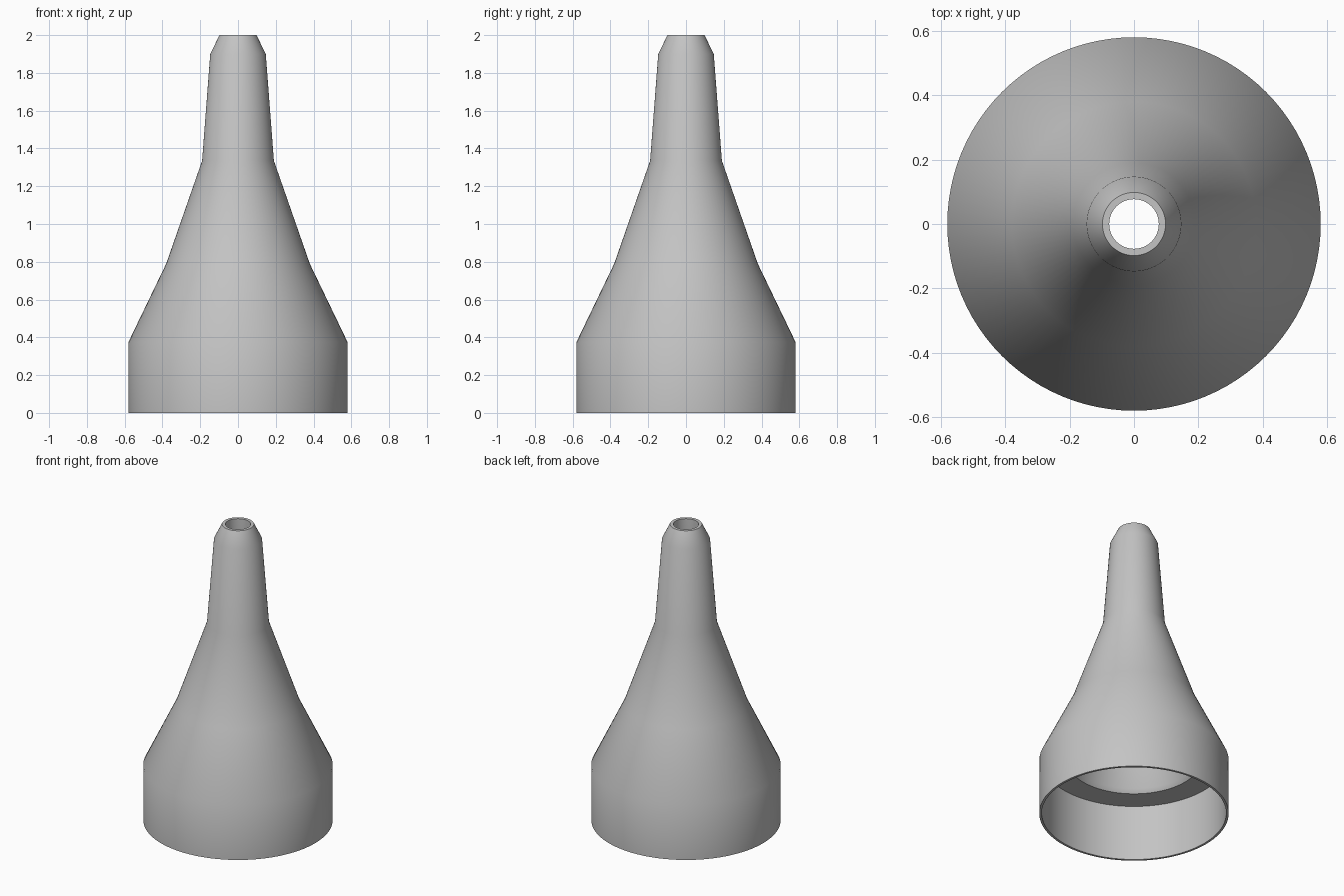
import bpy
import bmesh
import math

cube = bpy.data.objects.get("Cube")
if cube:
    bpy.data.objects.remove(cube, do_unlink=True)

SEGMENTS = 96

# One plain grey
grey = bpy.data.materials.new("plain_grey")
grey.use_nodes = True
colour = (0.55, 0.55, 0.55, 1)
grey.diffuse_color = colour
grey.node_tree.nodes["Principled BSDF"].inputs["Base Color"].default_value = colour

# Closed wall section as (radius, height): outer wall up, then bore down
outer = [(0.58, 0), (0.58, 0.375), (0.38, 0.79), (0.19, 1.335),
         (0.147, 1.9), (0.098, 2)]
bore = [(0.077, 2), (0.077, 1.9), (0.12, 1.335), (0.28, 0.79),
        (0.39, 0.4), (0.41, 0.375)]
socket = [(0.565, 0.375), (0.565, 0)]
section = outer + bore + socket


def revolve(name, points, material):
    """Turn a closed section around the z axis."""
    bm = bmesh.new()
    rings = []
    for r, z in points:
        angles = (math.tau * i / SEGMENTS for i in range(SEGMENTS))
        rings.append([bm.verts.new((r * math.cos(a), r * math.sin(a), z))
                      for a in angles])
    for low, high in zip(rings, rings[1:] + rings[:1]):
        for i in range(SEGMENTS):
            j = (i + 1) % SEGMENTS
            bm.faces.new((low[i], low[j], high[j], high[i]))
    bmesh.ops.recalc_face_normals(bm, faces=bm.faces)
    mesh = bpy.data.meshes.new(name)
    bm.to_mesh(mesh)
    bm.free()
    mesh.materials.append(material)
    obj = bpy.data.objects.new(name, mesh)
    bpy.context.collection.objects.link(obj)
    return obj


# Hollow tapered nozzle
nozzle = revolve("nozzle_body", section, grey)
bpy.ops.object.select_all(action="DESELECT")
nozzle.select_set(True)
bpy.context.view_layer.objects.active = nozzle
bpy.ops.object.shade_smooth_by_angle(angle=math.radians(35))
